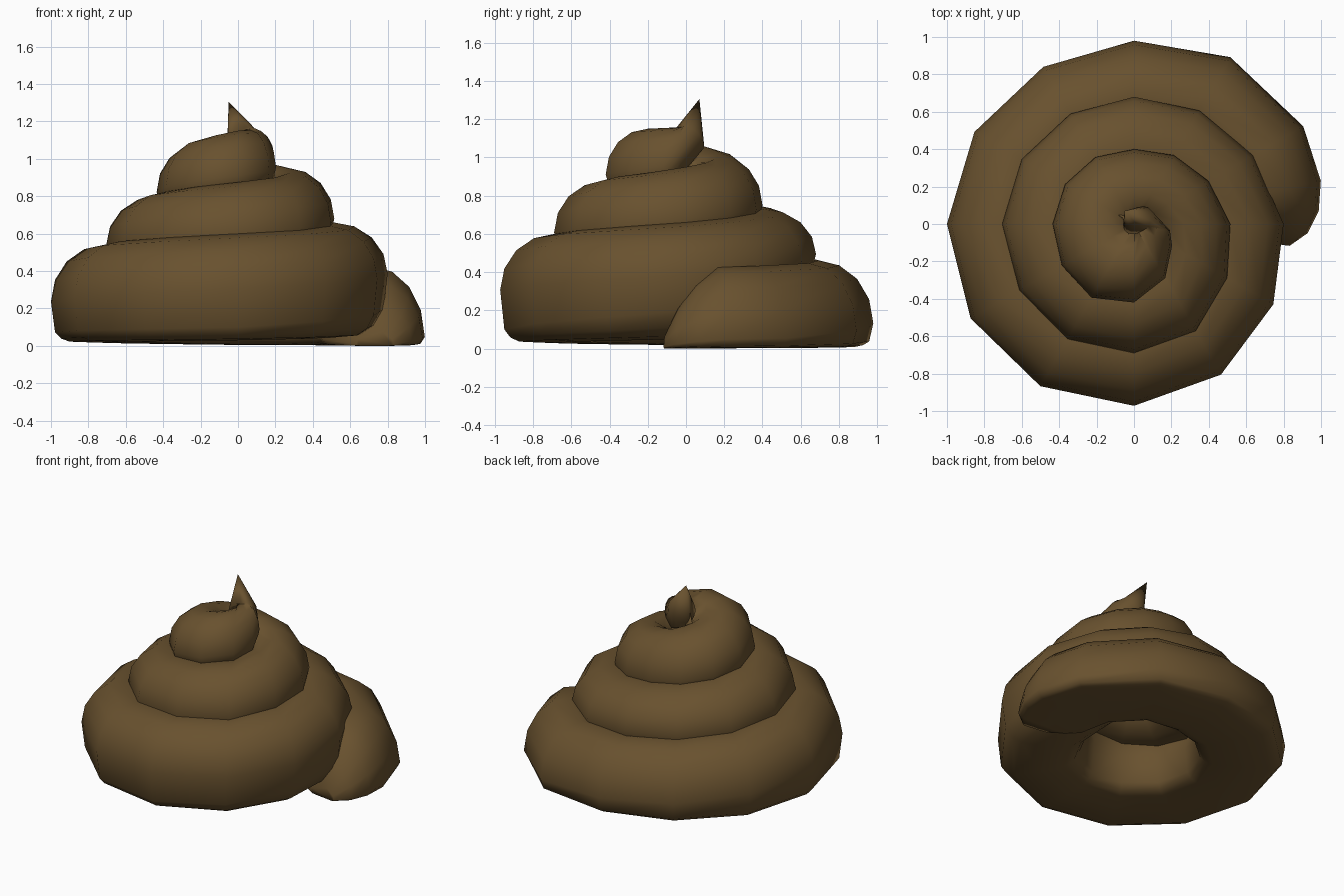
import bpy, bmesh
from math import sin, cos, radians, pi, copysign
from mathutils import Vector

if "Cube" in bpy.data.objects:
    bpy.data.objects.remove(bpy.data.objects["Cube"])

# Spiral tables: angle -> value, linearly interpolated
OUTER = [(-8, .84), (-3, .93), (4, .99), (13, 1.025), (30, 1.045), (60, 1.03), (90, .98),
         (120, .97), (180, 1.0), (214, 1.01), (244, 1.0), (270, .972), (300, .93),
         (330, .86), (360, .80), (390, .735), (420, .70), (450, .68), (480, .68),
         (540, .705), (600, .71), (630, .69), (660, .66), (690, .575), (720, .515),
         (750, .46), (780, .425), (810, .40), (870, .425), (960, .455), (990, .42),
         (1005, .385), (1035, .283), (1050, .235), (1070, .195)]
HALF_WIDTH = [(-8, .1), (-3, .2), (4, .27), (13, .29), (180, .287), (270, .287), (360, .29),
              (540, .27), (720, .25), (900, .235), (990, .22), (1050, .175), (1070, .115)]
TOP = [(-8, .08), (-3, .22), (4, .34), (13, .425), (90, .46), (180, .54), (360, .66),
       (540, .80), (720, .95), (810, 1.015), (900, 1.08), (990, 1.15), (1070, 1.16)]
BOTTOM = [(-8, 0), (90, .005), (270, .03), (360, .05), (450, .26), (540, .32), (720, .48),
          (900, .65), (1050, .82), (1070, .92)]
WIDEST = [(-8, .1), (30, .12), (90, .28), (180, .42), (360, .55), (540, .45), (900, .4)]
ROUND = [(270, .3), (360, .6), (420, 1)]
SIDES = 16


def lerp(table, a):
    if a <= table[0][0]:
        return table[0][1]
    for (a0, v0), (a1, v1) in zip(table, table[1:]):
        if a <= a1:
            return v0 + (v1 - v0) * (a - a0) / (a1 - a0)
    return table[-1][1]


def section(angle):
    """Domed cross-section with a flattened underside, standing in the radial plane."""
    hw, top, bot = (lerp(t, angle) for t in (HALF_WIDTH, TOP, BOTTOM))
    mid = bot + (top - bot) * lerp(WIDEST, angle)
    centre, e = lerp(OUTER, angle) - hw, lerp(ROUND, angle)
    out = Vector((cos(radians(angle)), sin(radians(angle)), 0))
    pts = []
    for k in range(SIDES):
        c, s = cos(2 * pi * k / SIDES), sin(2 * pi * k / SIDES)
        if s >= -1e-6:
            r, z = centre + hw * c, mid + (top - mid) * s
        else:
            r = centre + hw * copysign(abs(c) ** e, c) * (1 + .2 * s * (1 - e))
            z = mid - (mid - bot) * abs(s) ** e
        pts.append(out * r + Vector((0, 0, z)))
    return pts


# Coiled tube, from the tail on the ground up to the top
angles = [-8, -3, 4, 13] + list(range(30, 1051, 30)) + [1070]
rings = [section(a) for a in angles]

# Upturned neck below the tip
c, out, up = Vector((.02, .02, 1.1)), Vector((.8, .55, .2)), Vector((.3, -.6, .74))
rings.append([c + .092 * (out * cos(2 * pi * k / SIDES) + up * sin(2 * pi * k / SIDES))
              for k in range(SIDES)])

bm = bmesh.new()
loops = [[bm.verts.new(p) for p in ring] for ring in rings]
for a, b in zip(loops, loops[1:]):
    for k in range(SIDES):
        n = (k + 1) % SIDES
        bm.faces.new((a[k], a[n], b[n], b[k]))
bm.faces.new(loops[0])
tip = bm.verts.new((-.05, .07, 1.305))
for k in range(SIDES):
    bm.faces.new((loops[-1][k], loops[-1][(k + 1) % SIDES], tip))
bmesh.ops.recalc_face_normals(bm, faces=bm.faces)

mesh = bpy.data.meshes.new("swirl")
bm.to_mesh(mesh)
bm.free()
swirl = bpy.data.objects.new("swirl", mesh)
bpy.context.collection.objects.link(swirl)

# Brown material, smooth shading
brown = bpy.data.materials.new("brown")
brown.diffuse_color = (.14, .083, .028, 1)
brown.use_nodes = True
brown.node_tree.nodes["Principled BSDF"].inputs["Base Color"].default_value = brown.diffuse_color
mesh.materials.append(brown)
for f in mesh.polygons:
    f.use_smooth = True
